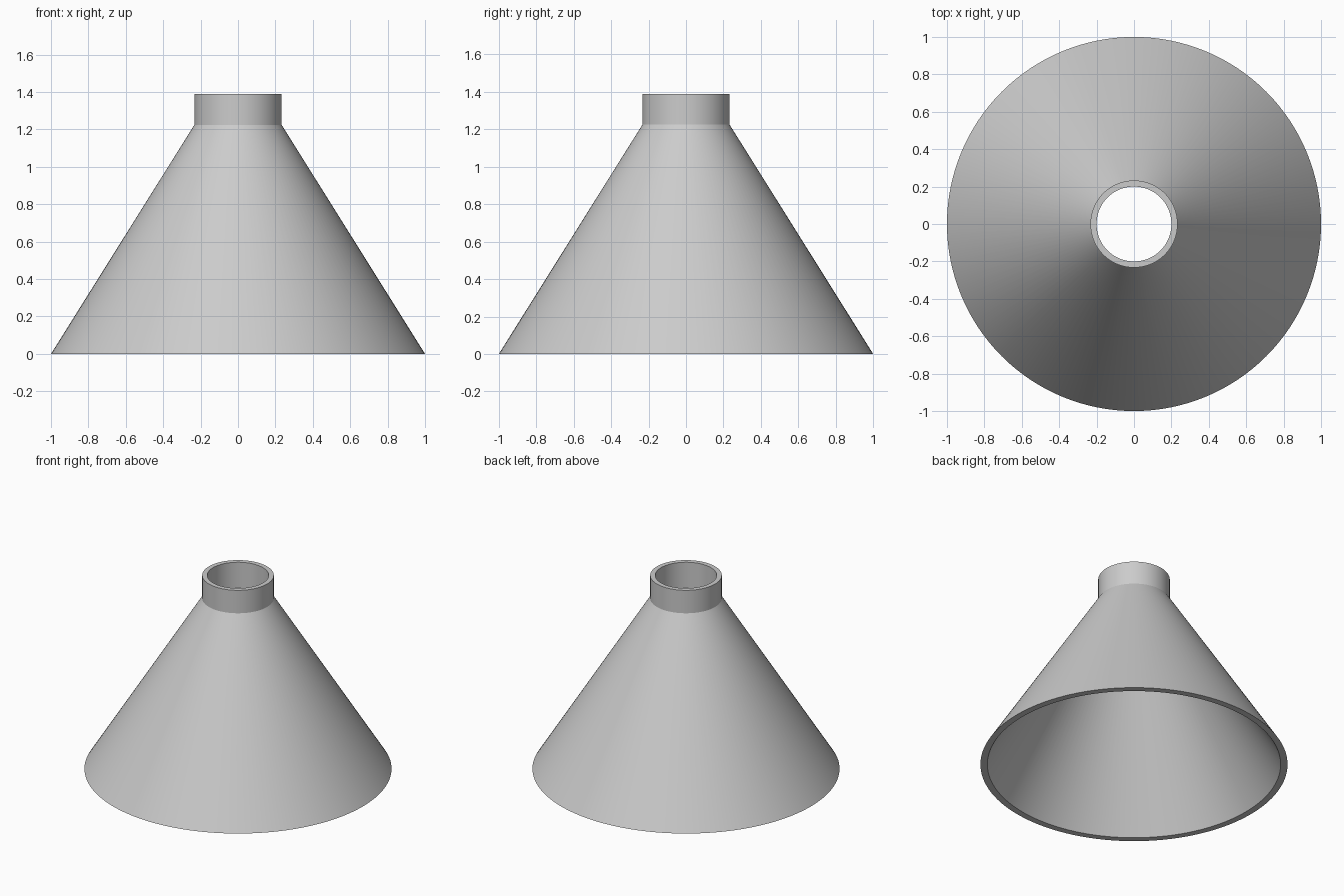
import bpy
import bmesh
import math
from mathutils import Matrix, Vector

SEGMENTS = 128

cube = bpy.data.objects.get("Cube")
if cube:
    bpy.data.objects.remove(cube, do_unlink=True)

# Plain grey
GREY = (0.6, 0.6, 0.6, 1.0)
grey = bpy.data.materials.new("light_grey")
grey.use_nodes = True
grey.diffuse_color = GREY
grey.node_tree.nodes["Principled BSDF"].inputs["Base Color"].default_value = GREY


def lathe(name, profile, material):
    """Turn a closed (radius, height) profile around the z axis."""
    bm = bmesh.new()
    verts = [bm.verts.new((r, 0, z)) for r, z in profile]
    edges = [bm.edges.new((v, verts[(i + 1) % len(verts)]))
             for i, v in enumerate(verts)]
    bmesh.ops.spin(bm, geom=verts + edges, cent=(0, 0, 0), axis=(0, 0, 1),
                   angle=math.tau, steps=SEGMENTS, use_merge=True)
    bmesh.ops.remove_doubles(bm, verts=bm.verts, dist=0.0001)
    bmesh.ops.recalc_face_normals(bm, faces=bm.faces)
    mesh = bpy.data.meshes.new(name)
    bm.to_mesh(mesh)
    bm.free()
    mesh.materials.append(material)
    obj = bpy.data.objects.new(name, mesh)
    bpy.context.collection.objects.link(obj)
    bpy.ops.object.select_all(action="DESELECT")
    obj.select_set(True)
    bpy.context.view_layer.objects.active = obj
    bpy.ops.object.shade_smooth_by_angle(angle=math.radians(25))
    return obj


# Hollow cone with a short collar: outer wall upwards, inner wall back down
lathe("funnel_shell", [
    (1.0, 0.0), (0.233, 1.225), (0.233, 1.39),
    (0.2, 1.39), (0.2, 1.207), (0.955, 0.0),
], grey)
